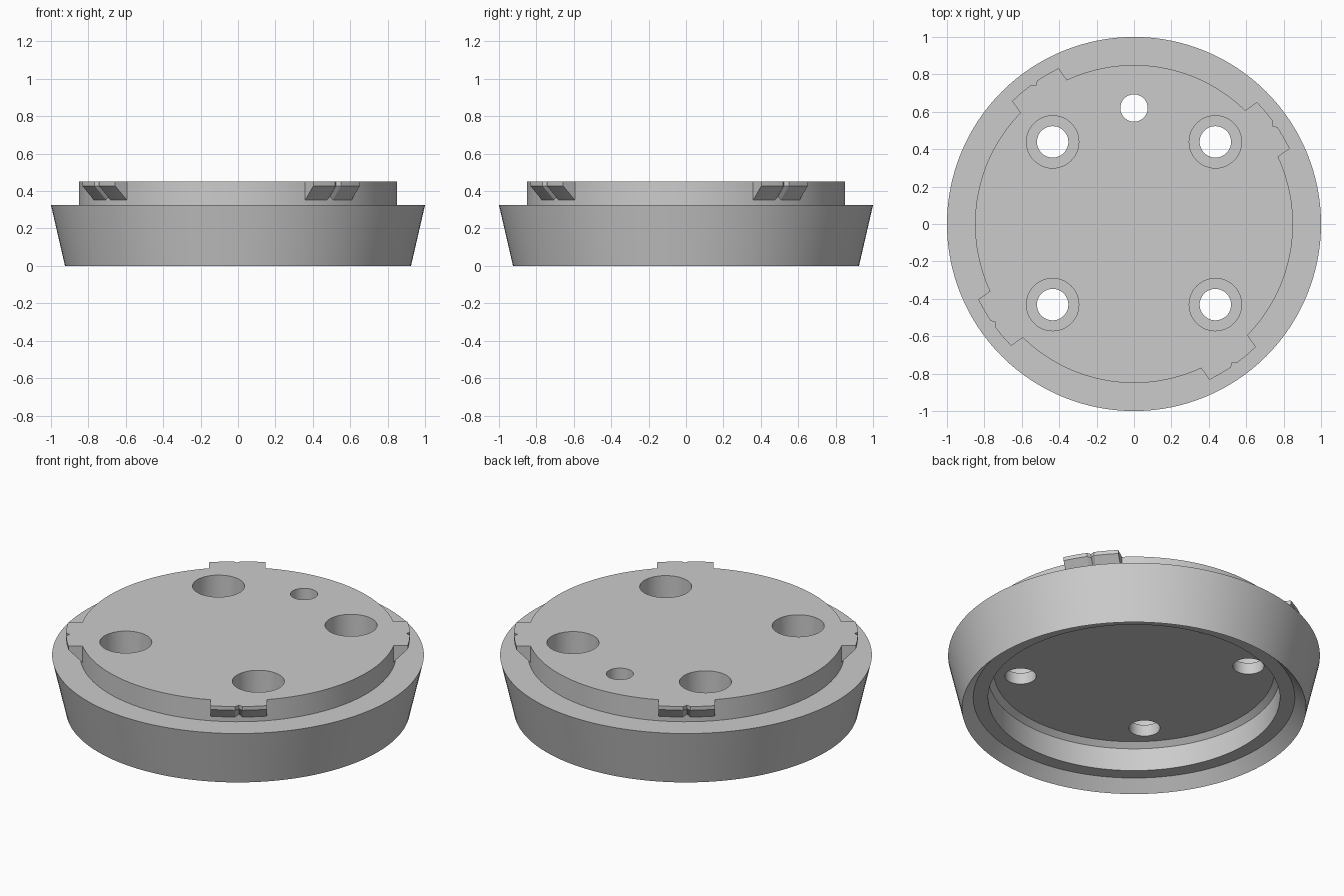
import bpy
import bmesh
from math import cos, sin, radians, sqrt, pi
from mathutils import Matrix

cube = bpy.data.objects.get("Cube")
if cube:
    bpy.data.objects.remove(cube, do_unlink=True)

grey = bpy.data.materials.new("light_grey")
grey.use_nodes = True
colour = (0.6, 0.6, 0.6, 1)
grey.diffuse_color = colour
grey.node_tree.nodes["Principled BSDF"].inputs["Base Color"].default_value = colour


def make_object(name, bm):
    bmesh.ops.recalc_face_normals(bm, faces=bm.faces[:])
    mesh = bpy.data.meshes.new(name)
    bm.to_mesh(mesh)
    bm.free()
    mesh.materials.append(grey)
    obj = bpy.data.objects.new(name, mesh)
    bpy.context.collection.objects.link(obj)
    return obj


def lathe(name, profile, steps=128):
    bm = bmesh.new()
    verts = [bm.verts.new((r, 0, z)) for r, z in profile]
    edges = [bm.edges.new(pair) for pair in zip(verts, verts[1:])]
    bmesh.ops.spin(bm, geom=verts + edges, cent=(0, 0, 0), axis=(0, 0, 1),
                   angle=2 * pi, steps=steps)
    bmesh.ops.remove_doubles(bm, verts=bm.verts[:], dist=0.0001)
    return make_object(name, bm)


def lug(name, angle):
    # Loft of three outlines: undercut foot, outer lip, flush top
    half, tip, notch = 0.152, 0.925, 0.018
    across = [-half, -0.14, -0.08, -0.02, 0, 0.02, 0.08, 0.14, half]
    bm = bmesh.new()
    rings = []
    for z, inset in ((0.35, 0.078), (0.428, 0), (TOP, 0)):
        ring = [bm.verts.new((0.75, -half, z))]
        for v in across:
            reach = sqrt(tip ** 2 - v ** 2) - inset
            if v == 0:
                reach -= notch
            ring.append(bm.verts.new((reach, v, z)))
        ring.append(bm.verts.new((0.75, half, z)))
        rings.append(ring)
    for low, high in zip(rings, rings[1:]):
        for i in range(len(low)):
            j = (i + 1) % len(low)
            bm.faces.new((low[i], low[j], high[j], high[i]))
    bm.faces.new(rings[0])
    bm.faces.new(rings[-1])
    bm.transform(Matrix.Rotation(angle, 4, "Z"))
    return make_object(name, bm)


def combine(target, tool, operation):
    mod = target.modifiers.new(operation.lower(), "BOOLEAN")
    mod.operation = operation
    mod.solver = "EXACT"
    mod.object = tool
    bpy.context.view_layer.objects.active = target
    bpy.ops.object.modifier_apply(modifier=mod.name)
    bpy.data.objects.remove(tool, do_unlink=True)


def drill(target, x, y, radius, low, high):
    bm = bmesh.new()
    bmesh.ops.create_cone(bm, cap_ends=True, segments=48, radius1=radius,
                          radius2=radius, depth=high - low,
                          matrix=Matrix.Translation((x, y, (low + high) / 2)))
    combine(target, make_object("drill_cutter", bm), "DIFFERENCE")


# Tapered base with raised plate on top and recess underneath
TOP, STEP, FLOOR, LEDGE = 0.45, 0.325, 0.227, 0.065
body = lathe("mounting_base", [
    (0, TOP), (0.85, TOP), (0.85, STEP), (1, STEP), (0.925, 0),
    (0.865, LEDGE), (0.785, LEDGE), (0.785, 0.2), (0.755, FLOOR), (0, FLOOR)])

# Four locking lugs around the raised plate
for k in range(4):
    combine(body, lug("locking_lug", radians(35.3 + 90 * k)), "UNION")

# Four counterbored screw holes and one plain hole
for sx in (-1, 1):
    for sy in (-1, 1):
        x, y = sx * 0.435, sy * 0.435 + 0.004
        drill(body, x, y, 0.14, 0.295, 0.6)
        drill(body, x, y, 0.084, 0.1, 0.6)
drill(body, 0, 0.62, 0.073, 0.1, 0.6)

bpy.ops.object.select_all(action="DESELECT")
body.select_set(True)
bpy.context.view_layer.objects.active = body
bpy.ops.object.shade_smooth_by_angle(angle=radians(25))
